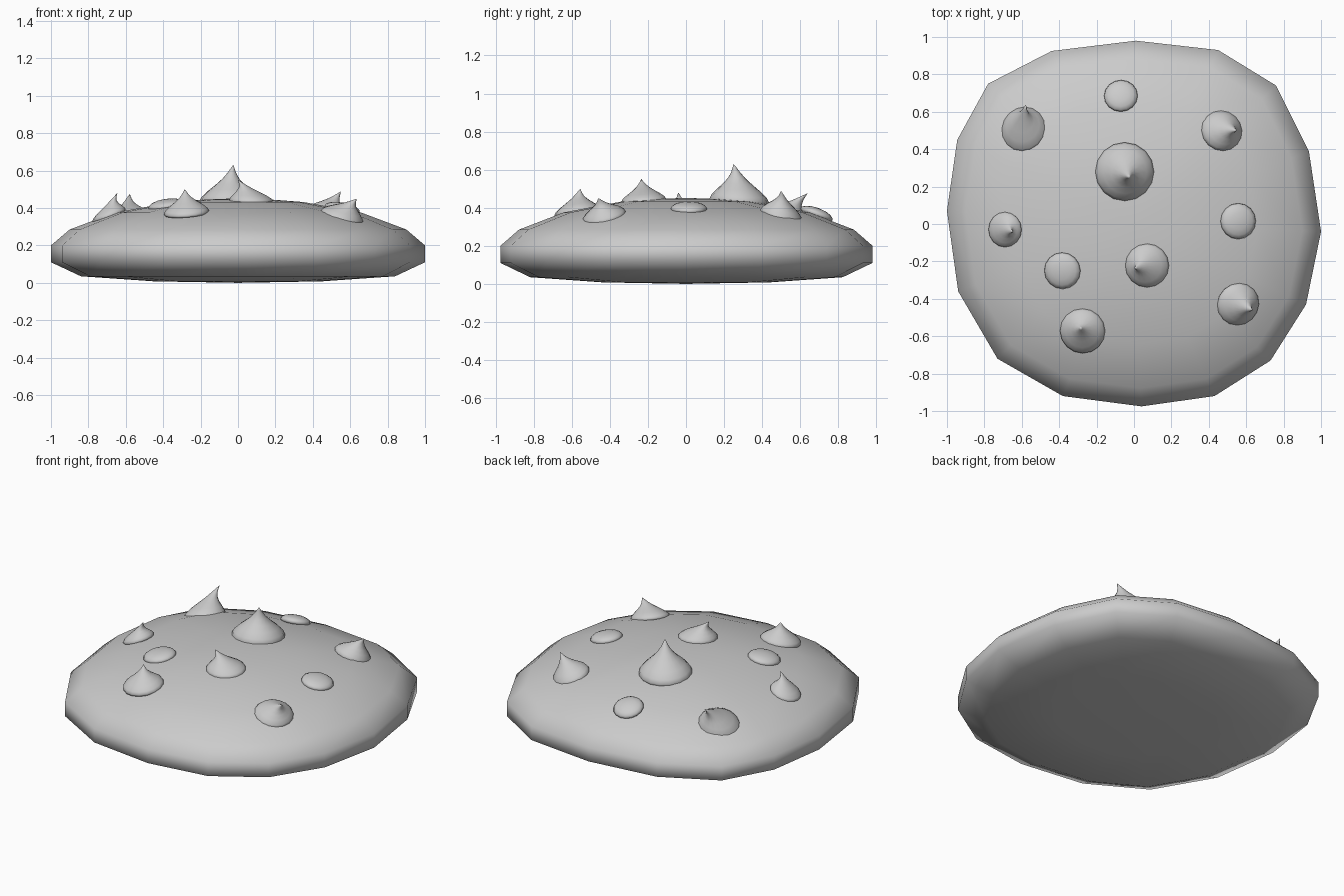
import bpy, bmesh, math
from mathutils import Vector

if "Cube" in bpy.data.objects:
    bpy.data.objects.remove(bpy.data.objects["Cube"])

OUTLINE = [(1, -.04), (.935, .39), (.76, .74), (.45, .93), (.01, .98), (-.44, .925),
           (-.78, .75), (-.945, .45), (-1, .07), (-.94, -.36), (-.73, -.72),
           (-.38, -.92), (.04, -.975), (.43, -.92), (.73, -.73), (.92, -.43)]
BOTTOM = [(.45, .008), (.84, .035), (1, .11)]
TOP = [(1, .2), (.9, .285), (.66, .375), (.35, .432), (.18, .445), (0, .452)]


def loft(name, rings, start, end):
    """Skin a stack of rings and close both ends with a point."""
    bm = bmesh.new()
    vs = [[bm.verts.new(p) for p in ring] for ring in rings]
    n = len(vs[0])
    a, b = bm.verts.new(start), bm.verts.new(end)
    for i in range(n):
        j = (i + 1) % n
        for lo, hi in zip(vs, vs[1:]):
            bm.faces.new((lo[i], lo[j], hi[j], hi[i]))
        bm.faces.new((a, vs[0][j], vs[0][i]))
        bm.faces.new((b, vs[-1][i], vs[-1][j]))
    bmesh.ops.recalc_face_normals(bm, faces=bm.faces)
    for f in bm.faces:
        f.smooth = True
    me = bpy.data.meshes.new(name)
    bm.to_mesh(me)
    bm.free()
    ob = bpy.data.objects.new(name, me)
    bpy.context.collection.objects.link(ob)
    return ob


def surface(x, y):
    """Point and normal on the top of the biscuit."""
    r = math.hypot(x, y)
    for (r1, z1), (r0, z0) in zip(TOP, TOP[1:]):
        if r0 <= r <= r1:
            s = (z0 - z1) / (r1 - r0)
            z = z0 - s * (r - r0)
            return Vector((x, y, z)), Vector((s * x / r, s * y / r, 1)).normalized()


def chip(name, x, y, radius, stations, tip=None, height=.03):
    """Rings around a surface normal, bending towards the tip."""
    base, n = surface(x, y)
    end = Vector(tip) if tip else base + n * height
    up = n * (end - base).dot(n)
    side = (end - base) - up
    u = n.cross(Vector((0, 1, 0))).normalized()
    v = n.cross(u)
    rings = []
    for t, k in stations:
        c = base + up * t + side * max(t, 0) ** 1.6
        rings.append([c + (u * math.cos(a) + v * math.sin(a)) * radius * k
                      for a in (math.tau * i / 16 for i in range(16))])
    return loft(name, rings, base - n * .03, end)


# biscuit body
loft("cookie_body",
     [[(x * k, y * k, z) for x, y in OUTLINE] for k, z in BOTTOM + TOP[:-1]],
     (0, 0, 0), (0, 0, TOP[-1][1]))

# peaked chips: base x, base y, radius, tip
KISS = [(-.1, .98), (0, 1), (.12, .93), (.28, .74), (.45, .5),
        (.62, .29), (.78, .15), (.9, .07)]
PEAKED = [(-.05, .28, .157, (-.025, .25, .63)), (-.59, .505, .125, (-.578, .638, .475)),
          (.47, .5, .112, (.55, .5, .488)), (.557, -.43, .116, (.635, -.46, .45)),
          (.07, -.222, .117, (0, -.235, .55)), (-.275, -.572, .121, (-.285, -.555, .50)),
          (-.69, -.03, .094, (-.645, -.04, .48))]
for i, (x, y, r, tip) in enumerate(PEAKED):
    chip(f"peaked_chip_{i + 1}", x, y, r, KISS, tip)

# flat rounded chips
DOME = [(-.3, .9), (0, 1), (.35, .94), (.65, .77), (.88, .47)]
for i, (x, y, r) in enumerate([(-.07, .685, .09), (.557, .015, .096), (-.383, -.25, .098)]):
    chip(f"flat_chip_{i + 1}", x, y, r, DOME, height=.036)
